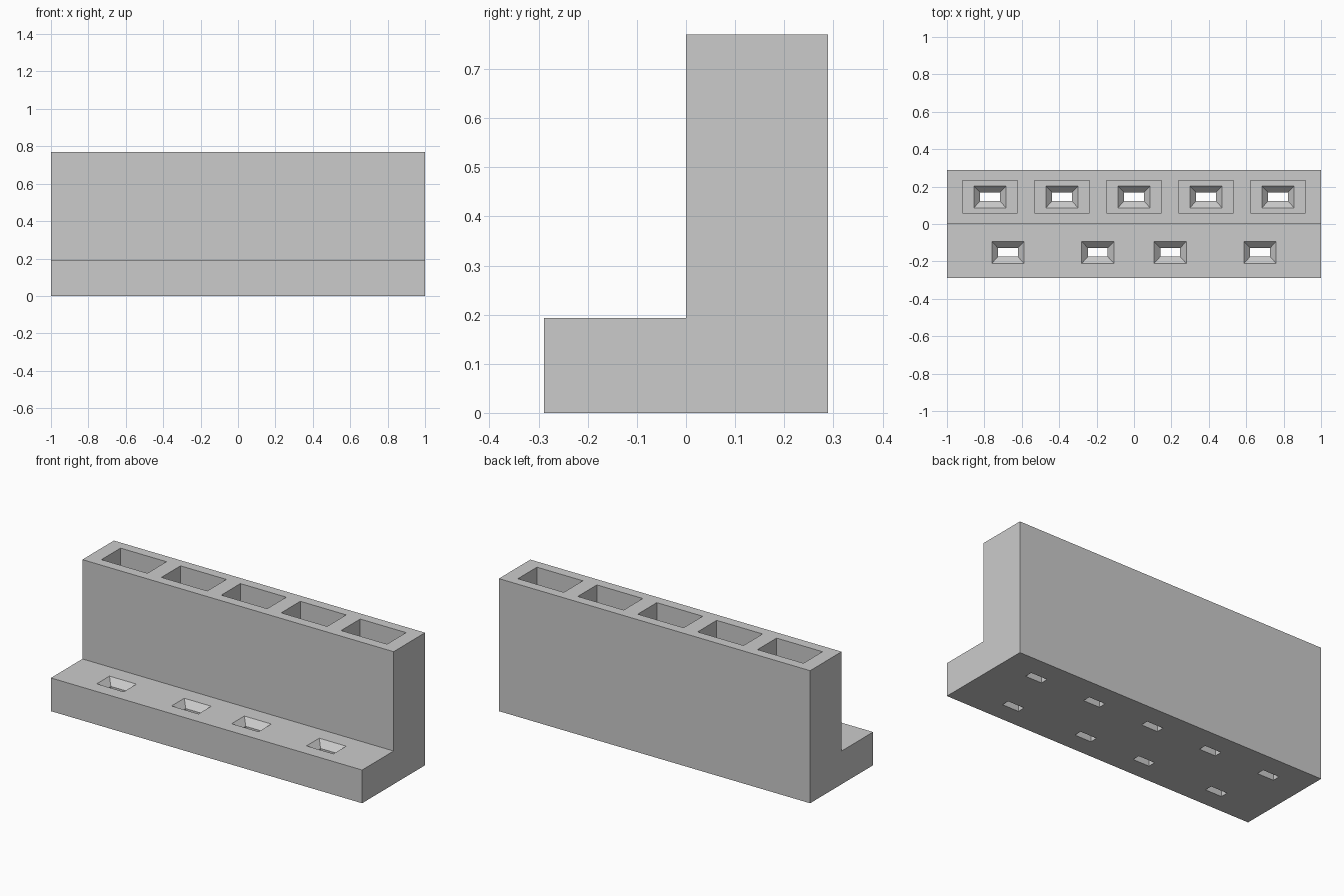
import bpy
import bmesh

if "Cube" in bpy.data.objects:
    bpy.data.objects.remove(bpy.data.objects["Cube"])


def make_object(name, bm):
    bmesh.ops.recalc_face_normals(bm, faces=bm.faces)
    mesh = bpy.data.meshes.new(name)
    bm.to_mesh(mesh)
    bm.free()
    obj = bpy.data.objects.new(name, mesh)
    bpy.context.collection.objects.link(obj)
    return obj


def add_stack(bm, cx, cy, sections):
    """Closed solid through stacked rectangles (width, depth, z)."""
    rings = []
    for w, d, z in sections:
        rings.append([bm.verts.new((cx + sx * w / 2, cy + sy * d / 2, z))
                      for sx, sy in ((-1, -1), (1, -1), (1, 1), (-1, 1))])
    for a, b in zip(rings, rings[1:]):
        for i in range(4):
            j = (i + 1) % 4
            bm.faces.new((a[i], a[j], b[j], b[i]))
    bm.faces.new(rings[0])
    bm.faces.new(rings[-1])


STEP, TOP, HALF = 0.193, 0.77, 0.289

# Stepped body: L-shaped profile extruded along x
bm = bmesh.new()
profile = [(-HALF, 0), (HALF, 0), (HALF, TOP), (0, TOP), (0, STEP), (-HALF, STEP)]
face = bm.faces.new([bm.verts.new((-1, y, z)) for y, z in profile])
ext = bmesh.ops.extrude_face_region(bm, geom=[face])
bmesh.ops.translate(bm, vec=(2, 0, 0),
                    verts=[v for v in ext["geom"] if isinstance(v, bmesh.types.BMVert)])
body = make_object("stepped_holder_body", bm)

# Slot cutters: drain hole, chamfered seat, and deep pocket for the tall row
hole = [(0.105, 0.045, -0.1), (0.105, 0.045, STEP - 0.037)]
seat = (0.173, 0.117, STEP)
bm = bmesh.new()
for i in range(-2, 3):
    add_stack(bm, i * 0.385, 0.145,
              hole + [seat, (0.295, 0.175, STEP), (0.295, 0.175, TOP + 0.1)])
for x in (-0.674, -0.193, 0.193, 0.674):
    add_stack(bm, x, -0.152, hole + [seat, (*seat[:2], STEP + 0.1)])
cutter = make_object("slot_cutter", bm)
cutter.hide_render = True

# Cut the slots
mod = body.modifiers.new("slots", 'BOOLEAN')
mod.operation = 'DIFFERENCE'
mod.solver = 'EXACT'
mod.object = cutter
bpy.context.view_layer.objects.active = body
bpy.ops.object.modifier_apply(modifier=mod.name)
bpy.data.objects.remove(cutter)
